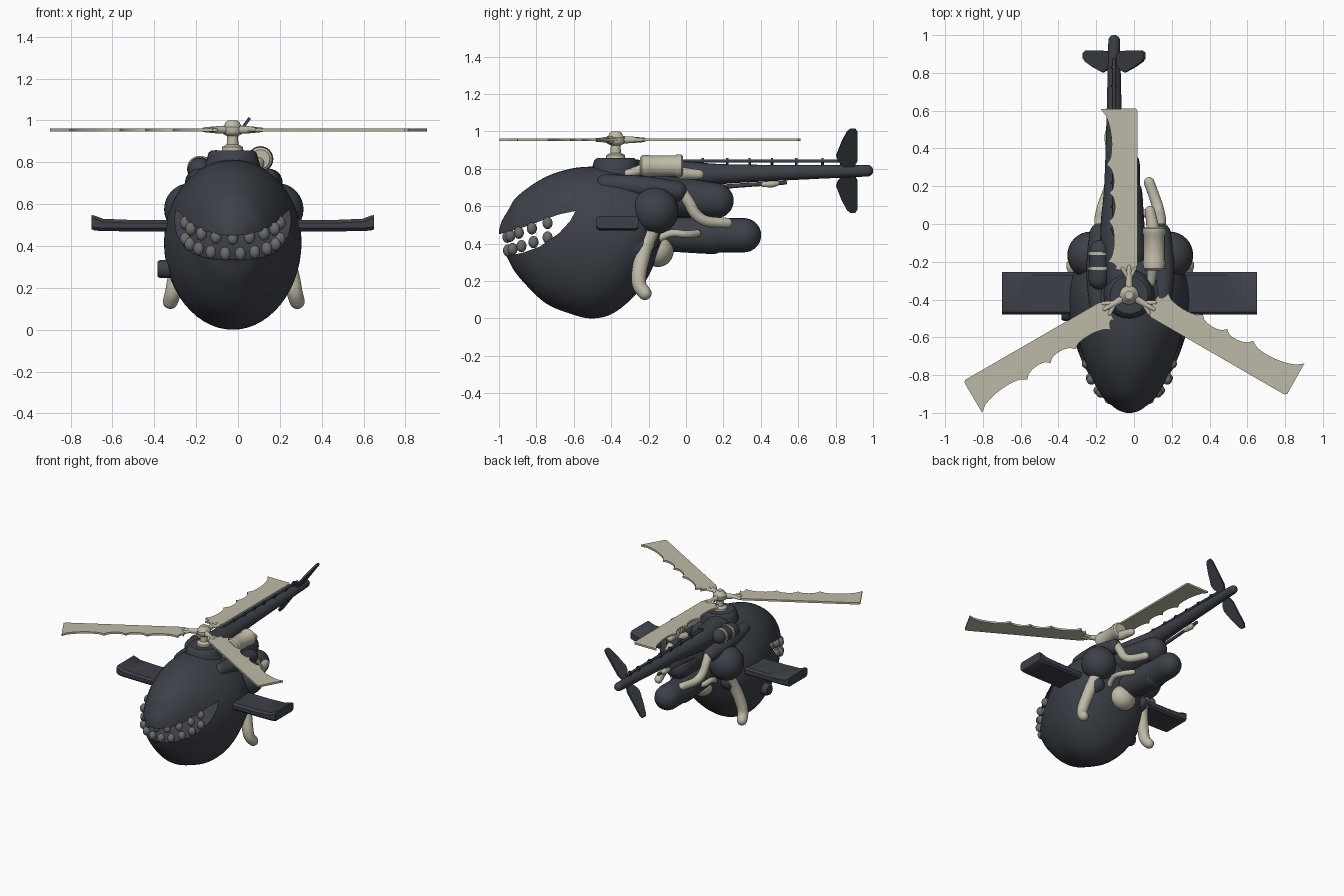
import bpy, bmesh, math
from mathutils import Vector

if "Cube" in bpy.data.objects:
    bpy.data.objects.remove(bpy.data.objects["Cube"])

C = -0.02                                   # x of the symmetry plane


def material(name, rgb):
    m = bpy.data.materials.new(name)
    m.diffuse_color = (*rgb, 1)
    m.use_nodes = True
    m.node_tree.nodes["Principled BSDF"].inputs["Base Color"].default_value = m.diffuse_color
    return m


DARK = material("dark_slate", (0.045, 0.053, 0.065))
CREAM = material("cream", (0.52, 0.49, 0.39))
GREY = material("tooth_grey", (0.15, 0.15, 0.15))


def finish(name, bm, mat):
    bmesh.ops.recalc_face_normals(bm, faces=bm.faces)
    me = bpy.data.meshes.new(name)
    bm.to_mesh(me)
    bm.free()
    ob = bpy.data.objects.new(name, me)
    bpy.context.collection.objects.link(ob)
    if mat:
        me.materials.append(mat)
    return ob


def resample(pts, n):
    """Smooth curve through the points, any number of dimensions."""
    pts = [Vector(p) for p in pts]
    out = []
    for i in range(len(pts) - 1):
        a, b, c, d = pts[max(i - 1, 0)], pts[i], pts[i + 1], pts[min(i + 2, len(pts) - 1)]
        for k in range(n):
            t = k / n
            out.append(0.5 * (2 * b + (c - a) * t + (2 * a - 5 * b + 4 * c - d) * t * t
                              + (3 * b - a - 3 * c + d) * t ** 3))
    return out + [pts[-1]]


def skin(name, rings, mat):
    """Bridge rings of points and cap both ends."""
    bm = bmesh.new()
    vs = [[bm.verts.new(p) for p in r] for r in rings]
    n = len(vs[0])
    for a, b in zip(vs, vs[1:]):
        for i in range(n):
            bm.faces.new((a[i], a[(i + 1) % n], b[(i + 1) % n], b[i]))
    bm.faces.new(vs[0])
    bm.faces.new(vs[-1])
    return finish(name, bm, mat)


def tube(name, pts, mat, rounded=True, steps=5, seg=24):
    """Round tube through (x, y, z, radius) points."""
    path = [(v.to_3d(), v[3]) for v in resample(pts, steps)]
    if rounded:
        for _ in range(2):
            p, r = path[-1]
            d = (p - path[-2][0]).normalized()
            path += [(p + d * r * math.sin(a), r * math.cos(a)) for a in (0.35, 0.7, 1.05, 1.3, 1.5)]
            path.reverse()
    rings, side = [], None
    for i, (p, r) in enumerate(path):
        t = (path[min(i + 1, len(path) - 1)][0] - path[max(i - 1, 0)][0]).normalized()
        side = t.orthogonal() if side is None else side - t * side.dot(t)
        side.normalize()
        up = t.cross(side)
        rings.append([p + r * (side * math.cos(a) + up * math.sin(a))
                      for a in (math.tau * k / seg for k in range(seg))])
    return skin(name, rings, mat)


def pair(name, pts, mat, **kw):
    for s, label in ((1, "right"), (-1, "left")):
        tube(f"{name}_{label}", [(C + s * p[0], *p[1:]) for p in pts], mat, **kw)


def ball(name, loc, size, mat, seg=32):
    bm = bmesh.new()
    bmesh.ops.create_uvsphere(bm, u_segments=seg, v_segments=seg // 2, radius=1)
    for v in bm.verts:
        v.co = Vector(loc) + Vector([a * b for a, b in zip(v.co, size)])
    return finish(name, bm, mat)


def plate(name, outline, thick, mat):
    """Flat outline extruded by a vector."""
    t = Vector(thick)
    return skin(name, [[Vector(p) - t / 2 for p in outline], [Vector(p) + t / 2 for p in outline]], mat)


# Head: elliptical stations (y, bottom, top, half width)
stations = [(-1, .44, .47, .015), (-.985, .38, .52, .06), (-.95, .315, .58, .105), (-.9, .23, .655, .155),
            (-.76, .088, .752, .235), (-.62, .026, .80, .29), (-.5, .0, .812, .32), (-.38, .033, .81, .327),
            (-.25, .15, .775, .295), (-.17, .29, .71, .22), (-.12, .42, .63, .12), (-.1, .50, .56, .03)]
rings = []
for y, b, t, w in resample(stations, 4):
    rings.append([(C - .005 + w * math.cos(a), y, (b + t) / 2 + (t - b) / 2 * math.sin(a))
                  for a in (math.tau * k / 56 for k in range(56))])
head = skin("head", rings, DARK)

# Mouth opening
mouth = [(-1.2, .425), (-1, .45), (-.87, .487), (-.78, .52), (-.68, .556), (-.59, .575),
         (-.62, .52), (-.68, .455), (-.78, .385), (-.87, .352), (-.95, .335), (-1.2, .325)]
cutter = plate("mouth_cutter", [(0, y, z) for y, z in mouth], (2, 0, 0), None)
cutter.hide_render = True
mod = head.modifiers.new("mouth", "BOOLEAN")
mod.operation, mod.object, mod.solver = "DIFFERENCE", cutter, "EXACT"
bpy.context.view_layer.objects.active = head
bpy.ops.object.modifier_apply(modifier="mouth")
bpy.data.objects.remove(cutter)

# Teeth along both lips
for row, count, z0, slope in (("upper", 9, .437, .34), ("lower", 10, .362, .33)):
    for i in range(count):
        a = math.radians(-82 + 164 * i / (count - 1))
        back = .25 * (1 - math.cos(a))
        ball(f"{row}_tooth_{i}", (C - .005 + .228 * math.sin(a), -.955 + back, z0 + slope * back),
             (.027, .027, .033), GREY, 14)

# Wings with slightly raised tips
for s, label in ((1, "right"), (-1, "left")):
    rings = []
    for x, lo, hi in ((.2, .47, .525), (.5, .47, .525), (.62, .471, .53), (.66, .474, .545), (.675, .48, .548)):
        rings.append([(C - .005 + s * x, y, z) for y, z in (
            (-.48, lo + .015), (-.465, lo), (-.27, lo), (-.255, lo + .012),
            (-.255, hi - .012), (-.27, hi), (-.465, hi), (-.48, hi - .015))])
    skin(f"wing_{label}", rings, DARK)

# Rotor mast and hub
H = Vector((-.026, -.376, .955))
tube("mast_cowl", [(H.x, -.376, .72, .15), (H.x, -.376, .82, .122), (H.x, -.376, .845, .115),
                   (H.x, -.376, .857, .10)], DARK, rounded=False, steps=1)
tube("mast", [(H.x, H.y, z, r) for z, r in ((.85, .052), (.873, .05), (.885, .028), (.925, .026), (.935, .045),
     (.945, .05), (.968, .05), (.978, .038), (.99, .034), (1.0, .022))], CREAM, rounded=False, steps=1)

# Three scalloped rotor blades
spikes = [(.135, -.088), (.175, -.112), (.39, -.106), (.54, -.104), (.69, -.118), (.985, -.15)]
edge = [spikes[0]]
for (r0, u0), (r1, u1) in zip(spikes, spikes[1:]):
    depth = .04 if r1 > .9 else .03
    for k in range(1, 9):
        t = k / 8
        edge.append((r0 + (r1 - r0) * t, u0 + (u1 - u0) * t + depth * (4 * t * (1 - t)) ** .6))
outline = edge + [(.987, .035), (.975, .045), (.16, .045), (.13, .03)]
for i in range(3):
    a = math.tau * i / 3
    ax, ux = Vector((-math.sin(a), math.cos(a), 0)), Vector((math.cos(a), math.sin(a), 0))
    plate(f"rotor_blade_{i}", [H + ax * r + ux * u for r, u in outline], (0, 0, .014), CREAM)
    tube(f"blade_arm_{i}", [(*(H + ax * .03), .02), (*(H + ax * .09), .017), (*(H + ax * .15), .012)], CREAM)
    for u in (-.035, .03):
        tube(f"blade_fork_{i}", [(*(H + ax * .085), .012), (*(H + ax * .14 + ux * u), .011)], CREAM, seg=12)

# Tail boom, drive shaft and brackets
tube("tail_boom", [(-.06, -.33, .76, .09), (-.1, -.05, .765, .078), (-.105, .2, .772, .053),
                   (-.105, .55, .78, .041), (-.105, .97, .79, .031)], DARK)
tube("tail_shaft", [(-.105, -.05, .842, .009), (-.105, .87, .842, .009)], DARK, seg=12)
for i, y in enumerate((-.03, .09, .22, .34, .46, .59, .73, .83)):
    tube(f"shaft_collar_{i}", [(-.105, y - .006, .842, .016), (-.105, y + .006, .842, .016)], DARK,
         rounded=False, steps=1, seg=12)
    tube(f"shaft_post_{i}", [(-.105, y, .80, .007), (-.105, y, .84, .007)], DARK, seg=8)

# Tilted two-blade tail fin
d = Vector((.16, 0, .22)).normalized()
for s, label in ((1, "upper"), (-1, "lower")):
    fin = [(.03, .84), (.07, .812), (.1, .803), (.19, .832), (.255, .86), (.274, .878), (.274, .905),
           (.25, .918), (.07, .917), (.03, .90)]
    plate(f"tail_fin_{label}", [Vector((-.105, y, .79)) + d * s * r for r, y in fin],
          Vector((d.z, 0, -d.x)) * .014, DARK)

# Rod and fitting beneath the boom
tube("under_rod", [(-.13, .1, .695, .013), (-.135, .3, .712, .012), (-.135, .53, .726, .011)], DARK, seg=12)
tube("under_fitting", [(-.137, .41, .717, .014), (-.137, .46, .721, .021), (-.137, .49, .724, .014)], CREAM, seg=12)

# Rear body lumps
tube("rear_body_upper", [(-.04, -.16, .66, .11), (-.05, 0, .645, .105), (-.05, .16, .63, .095)], DARK)
tube("rear_body_lower", [(-.05, -.12, .45, .09), (-.06, .13, .445, .1), (-.06, .18, .445, .093),
                         (-.06, .31, .445, .092)], DARK)
ball("rear_tank", (C, -.15, .365), (.10, .085, .09), CREAM)

# Shoulder balls, engine pods and side pods
for s, label in ((1, "right"), (-1, "left")):
    ball(f"shoulder_{label}", (C + s * .208, -.165, .575), (.125, .125, .125), DARK)
pair("engine_pod", [(.165, -.43, .72, .05), (.175, -.25, .705, .058), (.16, -.05, .68, .055)], DARK)
pair("side_pod", [(.23, -.45, .325, .055), (.23, -.3, .37, .065), (.2, -.2, .42, .06)], DARK)
tube("side_knob", [(-.25, -.47, .29, .044), (-.37, -.47, .29, .044), (-.385, -.47, .29, .036)], DARK,
     rounded=False, steps=1)

# Top canisters, cream on the right and banded dark on the left
tube("canister_right", [(.107, y, .815, r) for y, r in ((-.245, .045), (-.235, .057), (-.2, .06), (-.19, .056),
     (-.06, .056), (-.05, .062), (-.025, .062), (-.015, .05))], CREAM, rounded=False, steps=1)
tube("canister_tail", [(.1, -.02, .775, .034), (.085, .07, .77, .026)], CREAM)
tube("canister_neck", [(.1, -.22, .80, .03), (.09, -.31, .775, .022)], CREAM)
tube("canister_left", [(-.185, -.29, .765, .056), (-.18, -.14, .775, .056)], DARK)
for i, y in enumerate((-.235, -.155)):
    tube(f"canister_band_{i}", [(-.183, y - .008, .77, .061), (-.183, y + .008, .77, .061)], CREAM,
         rounded=False, steps=1)

# Exhaust legs and curling pipes
pair("exhaust_leg", [(.215, -.17, .50, .042), (.24, -.22, .38, .042), (.275, -.25, .25, .04),
                     (.29, -.25, .18, .038), (.303, -.22, .135, .036)], CREAM)
pair("upper_pipe", [(.13, -.14, .70, .03), (.15, -.05, .70, .03), (.16, .01, .63, .03), (.155, .05, .56, .03),
                    (.14, .11, .52, .029), (.1, .22, .51, .028)], CREAM)
pair("lower_pipe", [(.08, .06, .455, .02), (.13, .0, .45, .02), (.14, -.08, .455, .02), (.12, -.16, .42, .02)], CREAM)

# Smooth shading with sharp edges kept
bpy.ops.object.select_all(action="DESELECT")
for ob in bpy.context.collection.objects:
    if ob.type == "MESH":
        ob.select_set(True)
bpy.ops.object.shade_smooth_by_angle(angle=math.radians(38))
